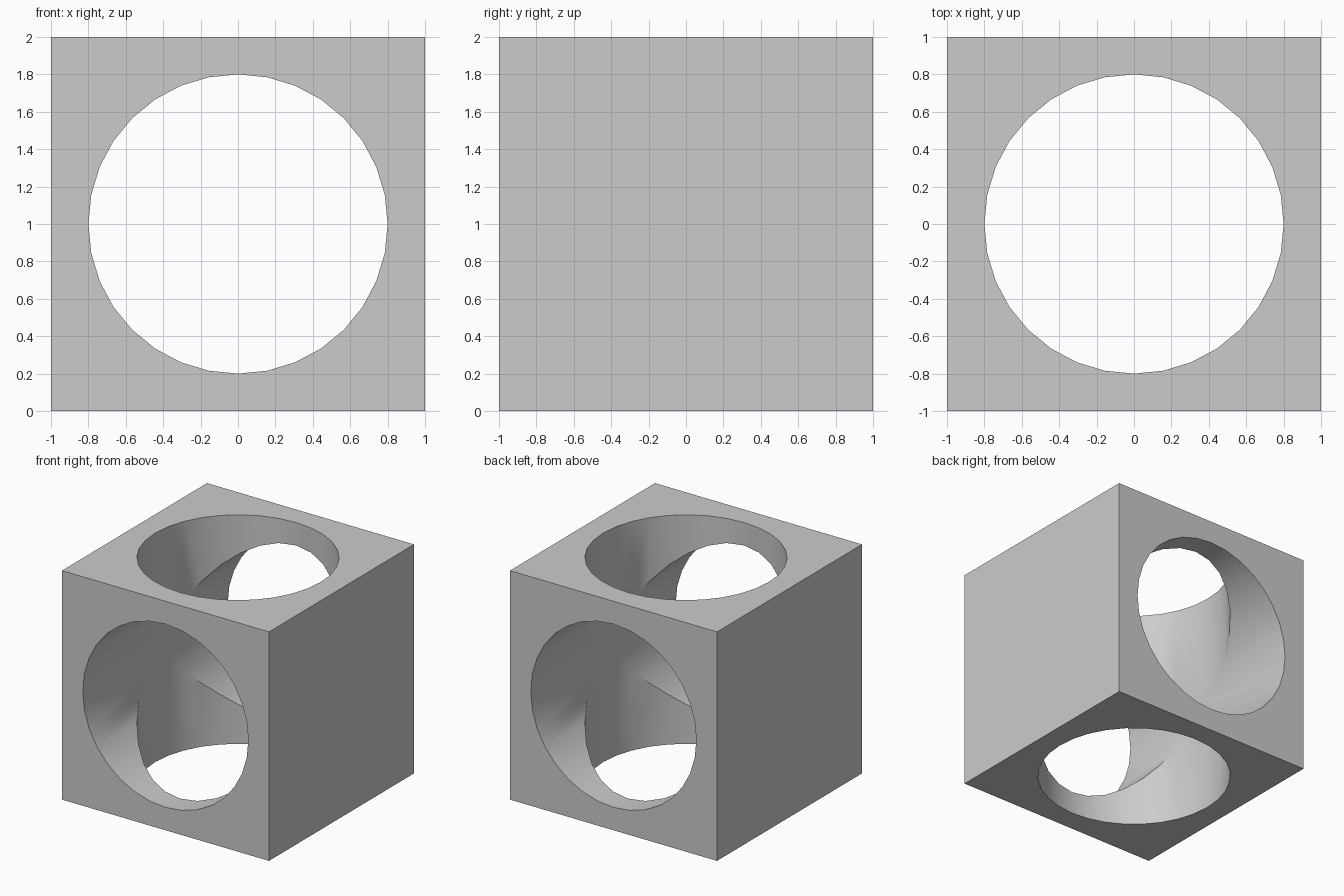
import bpy
import math

if "Cube" in bpy.data.objects:
    bpy.data.objects.remove(bpy.data.objects["Cube"])

# Solid block standing on the ground
bpy.ops.mesh.primitive_cube_add(size=2, location=(0, 0, 1))
block = bpy.context.object
block.name = "bored_block"


def bore(name, rotation):
    """Cut a round 32-sided hole through the block centre."""
    bpy.ops.mesh.primitive_cylinder_add(vertices=32, radius=0.8, depth=3,
                                        location=(0, 0, 1), rotation=rotation)
    cutter = bpy.context.object
    cutter.name = name
    cutter.hide_render = True
    bpy.context.view_layer.objects.active = block
    mod = block.modifiers.new(name, 'BOOLEAN')
    mod.operation = 'DIFFERENCE'
    mod.solver = 'EXACT'
    mod.object = cutter
    bpy.ops.object.modifier_apply(modifier=mod.name)
    bpy.data.objects.remove(cutter, do_unlink=True)


# Vertical hole and front-to-back hole
bore("vertical_hole", (0, 0, 0))
bore("front_hole", (math.pi / 2, 0, 0))

# Smooth bores, crisp edges
bpy.ops.object.select_all(action='DESELECT')
block.select_set(True)
bpy.context.view_layer.objects.active = block
bpy.ops.object.shade_smooth_by_angle(angle=math.radians(30))
